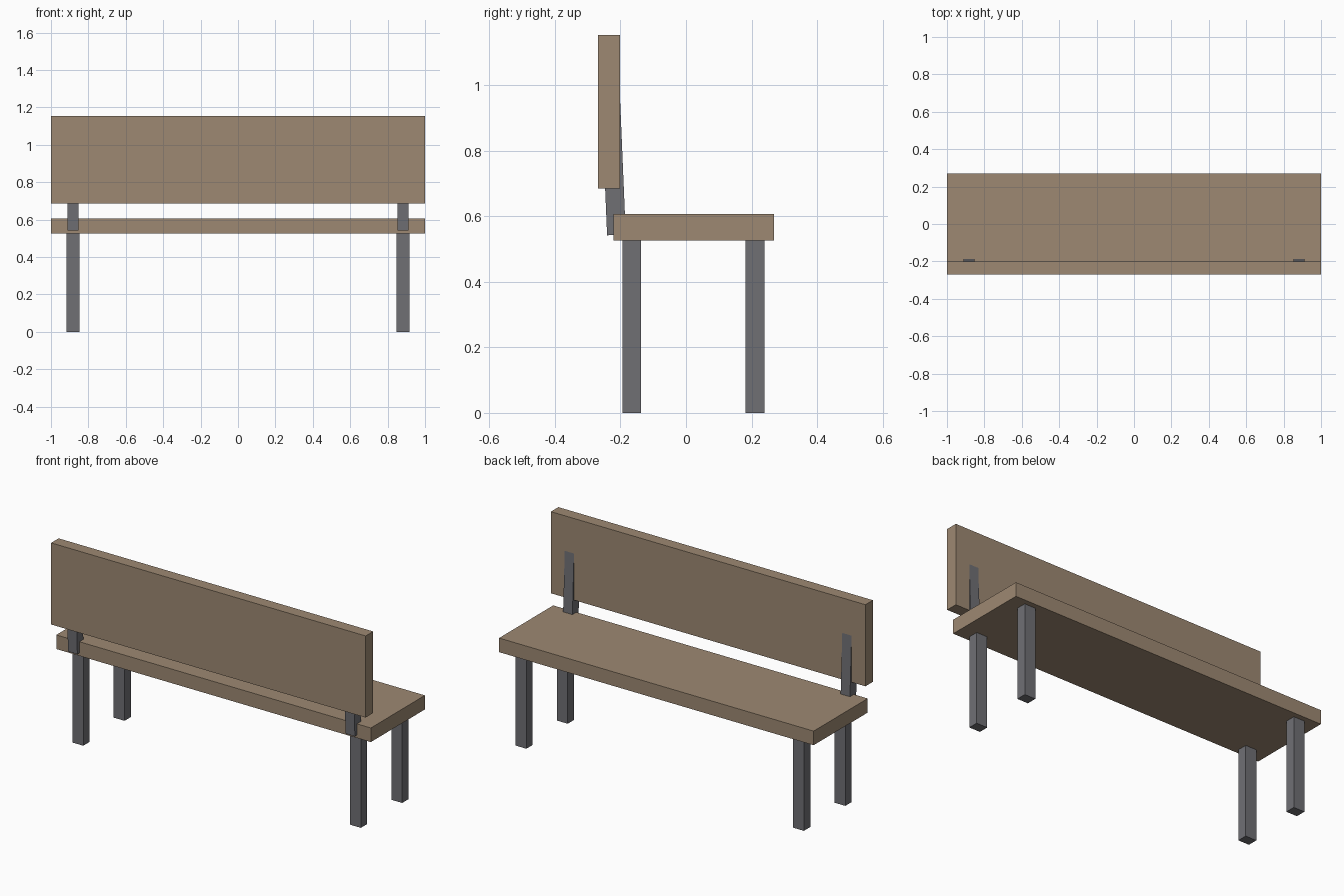
import bpy, bmesh
from math import atan2
from mathutils import Matrix

if "Cube" in bpy.data.objects:
    bpy.data.objects.remove(bpy.data.objects["Cube"])


def material(name, rgb):
    m = bpy.data.materials.new(name)
    m.diffuse_color = (*rgb, 1)
    m.use_nodes = True
    m.node_tree.nodes["Principled BSDF"].inputs["Base Color"].default_value = m.diffuse_color
    return m


wood = material("wood", (0.34, 0.25, 0.17))
metal = material("dark_metal", (0.16, 0.16, 0.175))


def box(name, x, y, z, mat, tilt=0.0):
    """Box from (min, max) ranges, optionally leaned about its own centre."""
    size = [r[1] - r[0] for r in (x, y, z)]
    bm = bmesh.new()
    bmesh.ops.create_cube(bm, size=1, matrix=Matrix.Diagonal((*size, 1)))
    mesh = bpy.data.meshes.new(name)
    bm.to_mesh(mesh)
    bm.free()
    mesh.materials.append(mat)
    ob = bpy.data.objects.new(name, mesh)
    ob.location = [(r[0] + r[1]) / 2 for r in (x, y, z)]
    ob.rotation_euler.x = tilt
    bpy.context.collection.objects.link(ob)
    return ob


# Seat and backrest planks
box("seat", (-1, 1), (-0.222, 0.269), (0.526, 0.607), wood)
box("backrest", (-1, 1), (-0.269, -0.201), (0.685, 1.154), wood)

# Square legs and leaning backrest supports at both ends
lean = atan2(0.042, 1)
for side, s in (("left", -1), ("right", 1)):
    leg_x = sorted((s * 0.848, s * 0.917))
    box(f"{side}_front_leg", leg_x, (-0.194, -0.137), (0, 0.526), metal)
    box(f"{side}_rear_leg", leg_x, (0.181, 0.239), (0, 0.526), metal)
    box(f"{side}_back_support", sorted((s * 0.853, s * 0.912)),
        (-0.250, -0.193), (0.543, 0.98), metal, lean)
